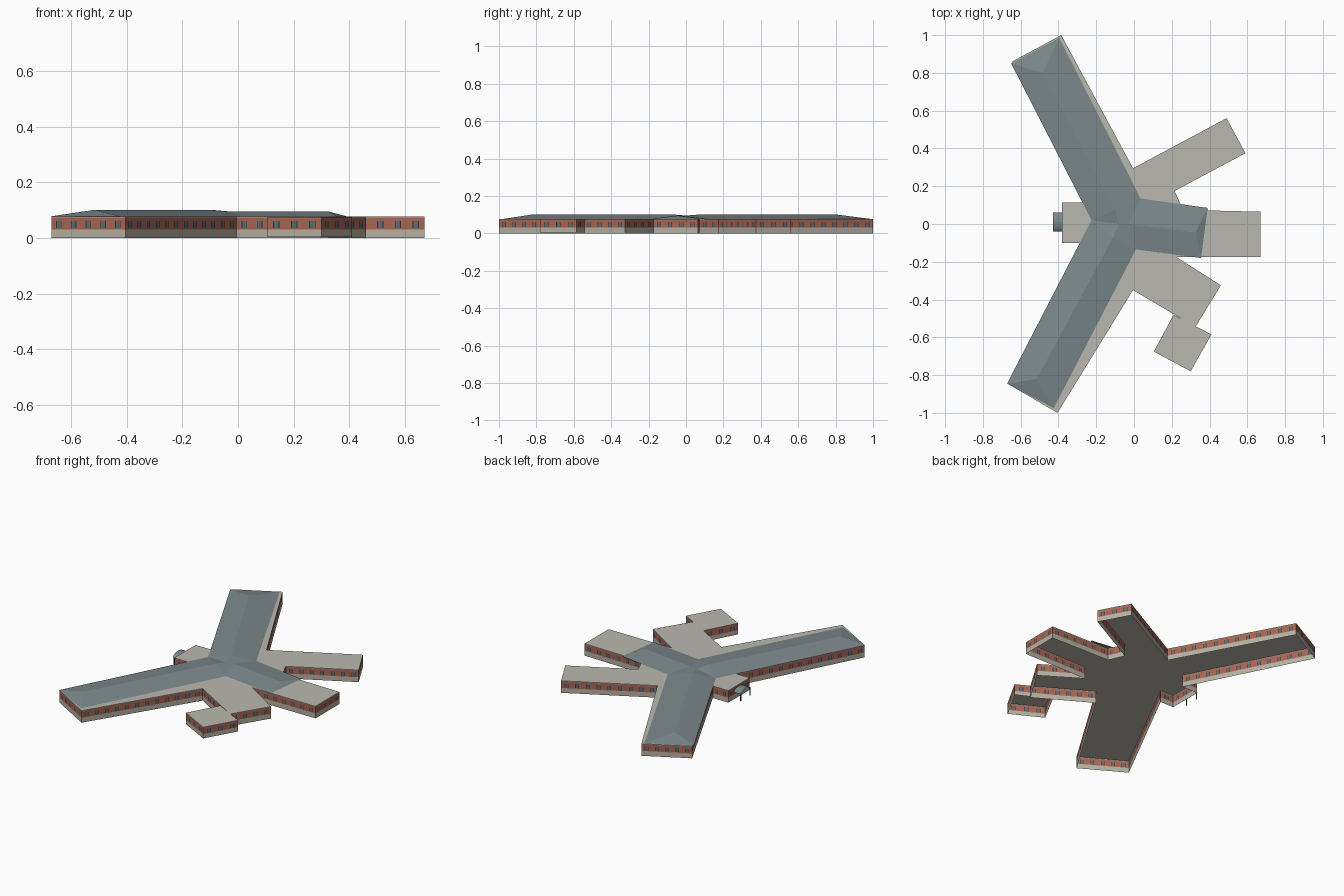
import bpy, bmesh, math
from mathutils import Vector

if "Cube" in bpy.data.objects:
    bpy.data.objects.remove(bpy.data.objects["Cube"])


def material(name, rgb):
    m = bpy.data.materials.new(name)
    m.use_nodes = True
    m.diffuse_color = (*rgb, 1)
    bsdf = m.node_tree.nodes["Principled BSDF"]
    bsdf.inputs["Base Color"].default_value = (*rgb, 1)
    bsdf.inputs["Roughness"].default_value = 0.9
    return m


STONE = material("pale stone", (0.47, 0.44, 0.37))
BRICK = material("red brick", (0.40, 0.13, 0.085))
GLASS = material("blue grey glass", (0.10, 0.15, 0.18))
FRAME = material("dark frame", (0.03, 0.032, 0.035))
DECK = material("flat roof grey", (0.49, 0.48, 0.43))
SLATE = material("slate roof", (0.20, 0.25, 0.26))


def finish(bm, name, mats):
    bmesh.ops.remove_doubles(bm, verts=bm.verts, dist=1e-5)
    mesh = bpy.data.meshes.new(name)
    bm.to_mesh(mesh)
    bm.free()
    for m in mats:
        mesh.materials.append(m)
    obj = bpy.data.objects.new(name, mesh)
    bpy.context.collection.objects.link(obj)
    return obj


def add_face(bm, points, index=0):
    f = bm.faces.new([bm.verts.new(p) for p in points])
    f.material_index = index
    return f


def block(name, outline, bottom, top, bay=0.065):
    """Open-bottomed walls with a flat deck; windows are cells of the wall grid."""
    bm = bmesh.new()
    rows = [bottom, 0.031, 0.035, 0.060, 0.073, top]
    row_material = [0, 1, None, 1, 0]
    cells = [(0, 0.32, 1), (0.32, 0.37, 3), (0.37, 0.63, 2), (0.63, 0.68, 3), (0.68, 1, 1)]
    for i, start in enumerate(outline):
        a, b = Vector(start), Vector(outline[(i + 1) % len(outline)])
        count = max(1, round((b - a).length / bay))
        for k in range(count):
            for t0, t1, column in cells:
                p, q = a.lerp(b, (k + t0) / count), a.lerp(b, (k + t1) / count)
                for r, index in enumerate(row_material):
                    z0, z1 = rows[r], rows[r + 1]
                    add_face(bm, [(*p, z0), (*q, z0), (*q, z1), (*p, z1)],
                             column if index is None else index)
    add_face(bm, [(*p, top) for p in outline], 4)
    return finish(bm, name, [STONE, BRICK, GLASS, FRAME, DECK])


# Main building: two long wings, three short wings and the entrance block
block("main_building", [
    (0.67, -0.175), (0.67, 0.065), (0.26, 0.075), (0.215, 0.175),
    (0.59, 0.375), (0.49, 0.56), (-0.005, 0.295),
    (-0.385, 1.0), (-0.645, 0.86), (-0.27, 0.115),
    (-0.38, 0.115), (-0.38, -0.10), (-0.285, -0.10),
    (-0.67, -0.845), (-0.405, -1.0), (-0.005, -0.35),
    (0.325, -0.545), (0.46, -0.325), (0.225, -0.175)], 0, 0.077)

# Small annex at the corner of the front short wing
block("annex", [(0.21, -0.48), (0.105, -0.675), (0.30, -0.78), (0.41, -0.585)], 0.004, 0.0755)

# Three-armed hipped roof
EAVE, RIDGE, LOW = 0.0775, 0.101, 0.095
P = {
    "nw": (-0.65, 0.85, EAVE), "ne": (-0.396, 0.985, EAVE), "a": (0.035, 0.135, EAVE),
    "e1": (0.39, 0.085, EAVE), "e2": (0.355, -0.18, EAVE), "b": (0.01, -0.135, EAVE),
    "se": (-0.425, -0.975, EAVE), "sw": (-0.672, -0.845, EAVE), "w": (-0.225, 0.02, EAVE),
    "n_out": (-0.484, 0.80, RIDGE), "n_in": (-0.10, 0.075, RIDGE),
    "s_out": (-0.515, -0.82, RIDGE), "s_in": (-0.11, -0.07, RIDGE),
    "e_out": (0.325, -0.045, LOW), "e_in": (-0.03, 0.0, LOW), "c": (-0.08, 0.0, 0.09),
}
slopes = [
    "nw w n_in n_out", "nw n_out ne", "ne n_out n_in a",
    "a e_in e_out e1", "e1 e_out e2", "e2 e_out e_in b",
    "b s_in s_out se", "se s_out sw", "sw s_out s_in w",
    "w s_in c", "w c n_in", "n_in c e_in a", "s_in b e_in c",
]
bm = bmesh.new()
for s in slopes:
    f = add_face(bm, [P[k] for k in s.split()])
    f.normal_update()
    if f.normal.z < 0:
        f.normal_flip()
finish(bm, "hipped_roof", [SLATE])

# Arched entrance canopy
bm = bmesh.new()
steps = 8
arc = [(0.01 - 0.05 * math.cos(math.pi * i / steps),
        0.045 + 0.022 * math.sin(math.pi * i / steps)) for i in range(steps + 1)]
for (y0, z0), (y1, z1) in zip(arc, arc[1:]):
    add_face(bm, [(-0.43, y0, z0), (-0.38, y0, z0), (-0.38, y1, z1), (-0.43, y1, z1)])
finish(bm, "entrance_canopy", [SLATE])

# Canopy posts
for side, y in (("right", -0.036), ("left", 0.056)):
    bm = bmesh.new()
    bmesh.ops.create_cube(bm, size=1)
    bmesh.ops.scale(bm, verts=bm.verts, vec=(0.005, 0.005, 0.047))
    bmesh.ops.translate(bm, verts=bm.verts, vec=(-0.426, y, 0.0235))
    finish(bm, "canopy_post_" + side, [FRAME])
